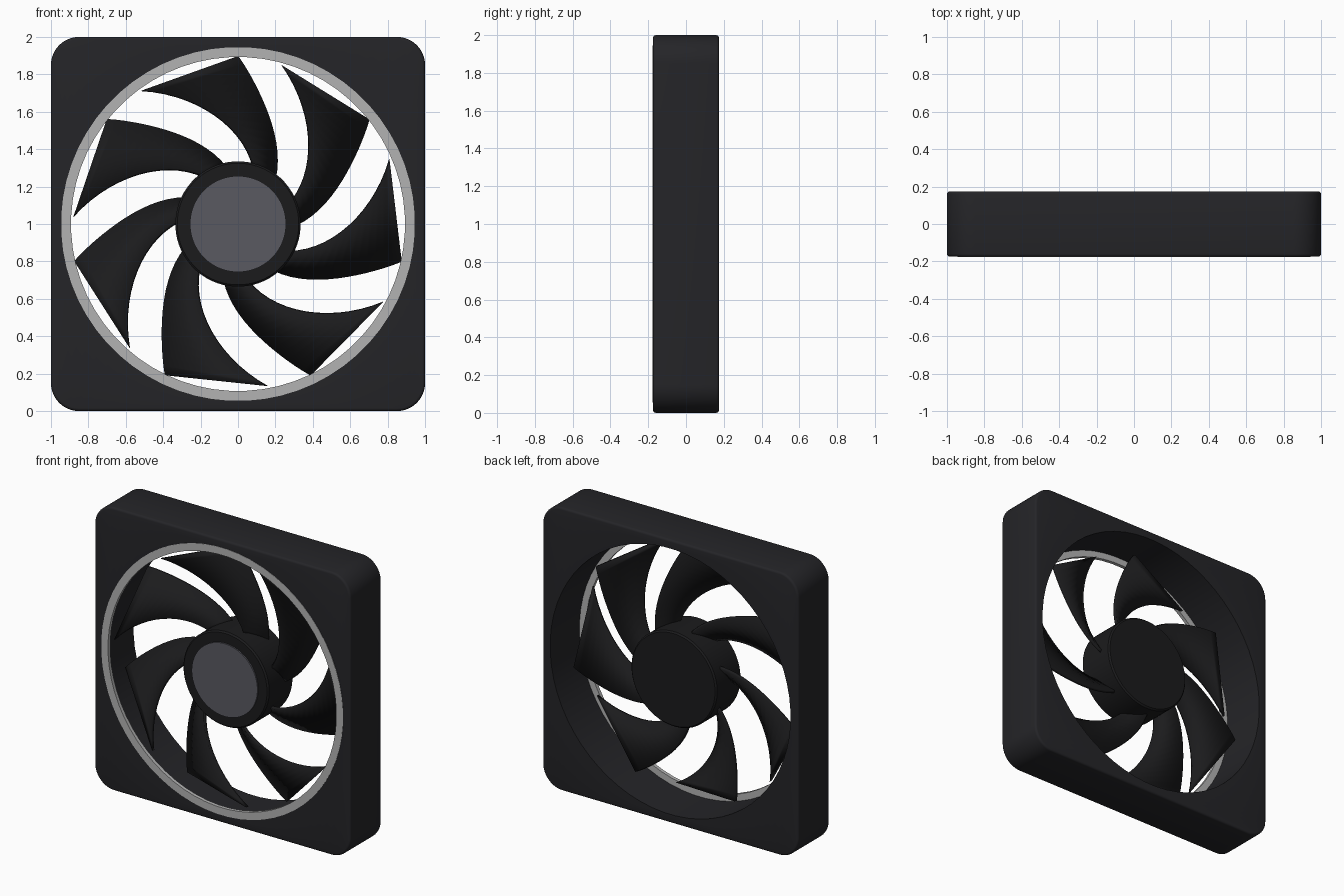
import bpy, bmesh
from math import sin, cos, pi, radians

if "Cube" in bpy.data.objects:
    bpy.data.objects.remove(bpy.data.objects["Cube"])

CZ = 1.0          # height of the fan axis
HALF = 0.175      # half depth of the frame


def material(name, rgb):
    m = bpy.data.materials.new(name)
    m.diffuse_color = (*rgb, 1)
    m.use_nodes = True
    m.node_tree.nodes["Principled BSDF"].inputs["Base Color"].default_value = m.diffuse_color
    return m


def finish(name, bm, mat):
    bmesh.ops.recalc_face_normals(bm, faces=bm.faces)
    me = bpy.data.meshes.new(name)
    bm.to_mesh(me)
    bm.free()
    ob = bpy.data.objects.new(name, me)
    ob.location.z = CZ
    bpy.context.collection.objects.link(ob)
    me.materials.append(mat)
    return ob


def skin(name, loops, mat, closed):
    """Quads between successive point loops; closed joins last to first, otherwise caps the ends."""
    bm = bmesh.new()
    rows = [[bm.verts.new(p) for p in loop] for loop in loops]
    n = len(rows[0])
    pairs = list(zip(rows, rows[1:])) + ([(rows[-1], rows[0])] if closed else [])
    for a, b in pairs:
        for i in range(n):
            j = (i + 1) % n
            bm.faces.new((a[i], a[j], b[j], b[i]))
    if not closed:
        bm.faces.new(rows[0])
        bm.faces.new(rows[-1])
    return finish(name, bm, mat)


def circle(r, y, n=64):
    return [(r * cos(2 * pi * (i + .5) / n), y, r * sin(2 * pi * (i + .5) / n)) for i in range(n)]


def rounded_square(inset, y, radius=0.15, steps=16):
    pts = []
    for k in range(4):
        mid = radians(45 + 90 * k)
        cx, cz = [(1 - radius) * (1 if f(mid) > 0 else -1) for f in (cos, sin)]
        for i in range(steps):
            a = radians(90 * k + 90 * i / (steps - 1))
            pts.append((cx + (radius - inset) * cos(a), y, cz + (radius - inset) * sin(a)))
    return pts


frame_mat = material("frame_black", (0.018, 0.018, 0.021))
blade_mat = material("blade_black", (0.011, 0.011, 0.012))
ring_mat = material("ring_silver", (0.45, 0.45, 0.45))
cap_mat = material("cap_grey", (0.1, 0.1, 0.12))

# Square frame with softened outer edges and a round opening
B = 0.015
arc = [(B * (1 - sin(t)), HALF - B * (1 - cos(t))) for t in (0, pi / 6, pi / 3, pi / 2)]
loops = [circle(0.94, -HALF)]
loops += [rounded_square(d, -y) for d, y in arc]
loops += [rounded_square(d, y) for d, y in reversed(arc)]
loops += [circle(0.94, HALF)]
frame = skin("frame", loops, frame_mat, True)

# Silver ring at the front of the opening
y0, y1 = -HALF - 0.002, -HALF + 0.023
ring = skin("front_ring", [circle(0.893, y0), circle(0.946, y0),
                           circle(0.946, y1), circle(0.893, y1)], ring_mat, True)

# Hub and its grey cap
hub = skin("hub", [circle(0.325, -0.14), circle(0.335, -0.13),
                   circle(0.335, 0.13), circle(0.325, 0.14)], blade_mat, False)
cap = skin("hub_cap", [circle(0.257, -0.15), circle(0.257, -0.12)], cap_mat, False)

# Seven swept, twisted blades with straight tips
STEPS = 14
bm = bmesh.new()
for k in range(7):
    prev = None
    for i in range(STEPS + 1):
        t = i / STEPS
        row = []
        # root radius, tip radius, root angle, tip angle, bow, root y, tip y
        for r0, r1, a0, a1, bow, ya, yb in ((0.31, 0.897, 51, 90, 4, 0.06, 0.0),
                                            (0.31, 0.88, 74, 126, 2, -0.05, -0.12)):
            r = r0 + (r1 - r0) * t
            a = radians(a0 + (a1 - a0) * t + bow * sin(pi * t) + k * 360 / 7)
            row.append(bm.verts.new((r * cos(a), ya + (yb - ya) * t, r * sin(a))))
        if prev:
            bm.faces.new((prev[0], prev[1], row[1], row[0]))
        prev = row
blades = finish("blades", bm, blade_mat)
solid = blades.modifiers.new("thickness", 'SOLIDIFY')
solid.thickness = 0.02
solid.offset = 0

# Smooth shading with crisp edges
for ob in (frame, ring, hub, cap, blades):
    ob.select_set(True)
bpy.context.view_layer.objects.active = frame
bpy.ops.object.shade_smooth_by_angle(angle=radians(35))
